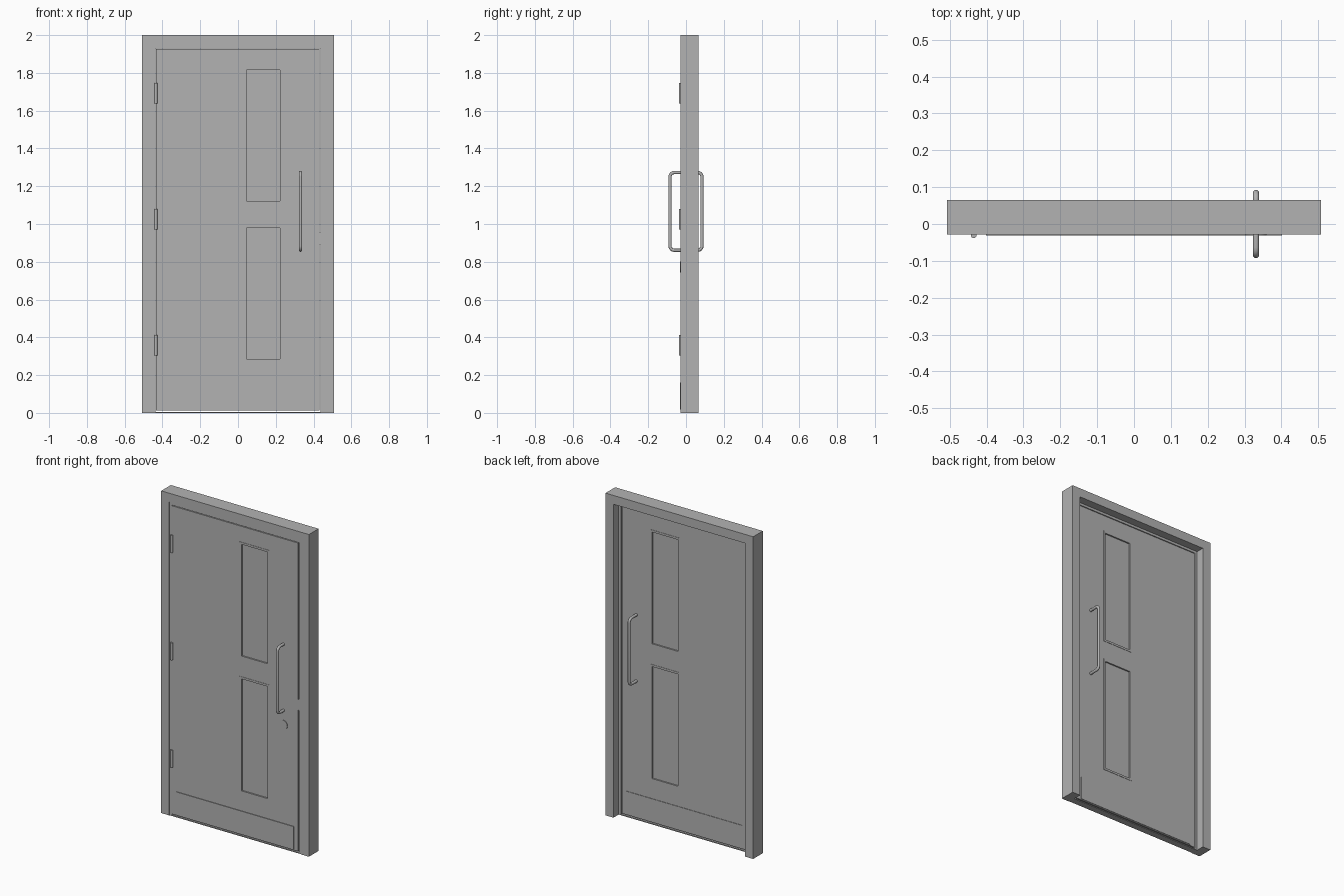
import bpy, bmesh, math
from mathutils import Matrix, Vector

if "Cube" in bpy.data.objects:
    bpy.data.objects.remove(bpy.data.objects["Cube"])

grey = bpy.data.materials.new("door_grey")
grey.diffuse_color = (0.45, 0.45, 0.45, 1)
grey.use_nodes = True
grey.node_tree.nodes["Principled BSDF"].inputs["Base Color"].default_value = grey.diffuse_color


def finish(name, bm):
    me = bpy.data.meshes.new(name)
    bmesh.ops.recalc_face_normals(bm, faces=bm.faces)
    bm.to_mesh(me)
    bm.free()
    ob = bpy.data.objects.new(name, me)
    bpy.context.collection.objects.link(ob)
    me.materials.append(grey)
    return ob


def slab(name, xs, zs, y0, y1, holes=()):
    """Upright slab on an x/z grid from y0 to y1, leaving out the cells in holes."""
    bm = bmesh.new()
    v = [[bm.verts.new((x, y0, z)) for z in zs] for x in xs]
    for i in range(len(xs) - 1):
        for k in range(len(zs) - 1):
            if (i, k) not in holes:
                bm.faces.new((v[i][k], v[i + 1][k], v[i + 1][k + 1], v[i][k + 1]))
    ext = bmesh.ops.extrude_face_region(bm, geom=bm.faces[:], use_keep_orig=True)
    moved = [e for e in ext["geom"] if isinstance(e, bmesh.types.BMVert)]
    bmesh.ops.translate(bm, verts=moved, vec=(0, y1 - y0, 0))
    return finish(name, bm)


def cylinder(name, center, radius, length, axis="z", sides=24):
    bm = bmesh.new()
    bmesh.ops.create_cone(bm, cap_ends=True, segments=sides, radius1=radius,
                          radius2=radius, depth=length)
    if axis == "y":
        bm.transform(Matrix.Rotation(math.pi / 2, 4, "X"))
    bm.transform(Matrix.Translation(center))
    smooth(finish(name, bm))


def smooth(ob):
    bpy.ops.object.select_all(action="DESELECT")
    ob.select_set(True)
    bpy.context.view_layer.objects.active = ob
    bpy.ops.object.shade_smooth_by_angle(angle=math.radians(35))


FRONT, BACK = -0.027, 0.014          # door faces

# Frame: outer lining and the inner stop, both open at the floor
slab("frame", (-0.507, -0.452, 0.452, 0.507), (0, 1.945, 2), -0.029, 0.0655, {(1, 0)})
slab("frame_stop", (-0.452, -0.436, 0.436, 0.452), (0, 1.93, 1.945), -0.0265, 0.015, {(1, 0)})
slab("threshold", (-0.436, 0.436), (0, 0.006), -0.0265, 0.015)

# Door leaf with two panel openings
panel_x = (0.044, 0.222)
panels = ((0.285, 0.98), (1.122, 1.815))
slab("door_leaf", (-0.433, *panel_x, 0.431), (0.013, *panels[0], *panels[1], 1.926),
     FRONT, BACK, {(1, 1), (1, 3)})

# Recessed panels with thin trim on both faces
t = 0.013
for label, (z0, z1) in zip(("lower", "upper"), panels):
    slab(label + "_panel", panel_x, (z0, z1), FRONT + 0.007, BACK - 0.007)
    for side, ya, yb in (("front", FRONT - 0.002, FRONT), ("back", BACK, BACK + 0.002)):
        slab(f"{label}_panel_trim_{side}", (panel_x[0] - t, *panel_x, panel_x[1] + t),
             (z0 - t, z0, z1, z1 + t), ya, yb, {(1, 1)})

# Kick plates
slab("kick_plate_front", (-0.402, 0.402), (0.018, 0.16), FRONT - 0.004, FRONT)
slab("kick_plate_back", (-0.402, 0.402), (0.018, 0.16), BACK, BACK + 0.003)

# Hinge knuckles
for n, z in enumerate((0.358, 1.025, 1.692)):
    cylinder(f"hinge_{n + 1}", (-0.435, -0.030, z), 0.008, 0.107)

# Lock disc and latch plate
cylinder("lock_cover", (0.331, FRONT - 0.002, 0.772), 0.029, 0.004, "y", 32)
slab("latch_plate", (0.430, 0.4355), (0.888, 0.955), -0.0255, 0.008)


# Pull handles: round bar bent at both ends
def handle(name, y_door, y_bar, x=0.331, z0=0.861, z1=1.272, bend=0.022, r=0.0085):
    s = math.copysign(1, y_bar)
    pts = [Vector((x, y_door, z0))]
    for cz, a0 in ((z0 + bend, -90), (z1 - bend, 0)):
        for k in range(7):
            a = math.radians(a0 + 15 * k)
            pts.append(Vector((x, y_bar - s * bend + s * bend * math.cos(a),
                               cz + bend * math.sin(a))))
    pts.append(Vector((x, y_door, z1)))
    cu = bpy.data.curves.new(name, "CURVE")
    cu.dimensions = "3D"
    cu.bevel_depth = r
    cu.bevel_resolution = 4
    cu.use_fill_caps = True
    sp = cu.splines.new("POLY")
    sp.points.add(len(pts) - 1)
    for p, q in zip(sp.points, pts):
        p.co = (*q, 1)
    cu.materials.append(grey)
    ob = bpy.data.objects.new(name, cu)
    bpy.context.collection.objects.link(ob)
    bpy.ops.object.select_all(action="DESELECT")
    ob.select_set(True)
    bpy.context.view_layer.objects.active = ob
    bpy.ops.object.convert(target="MESH")
    smooth(bpy.context.view_layer.objects.active)


handle("pull_handle_front", FRONT + 0.002, -0.0845)
handle("pull_handle_back", BACK - 0.002, 0.0845)
